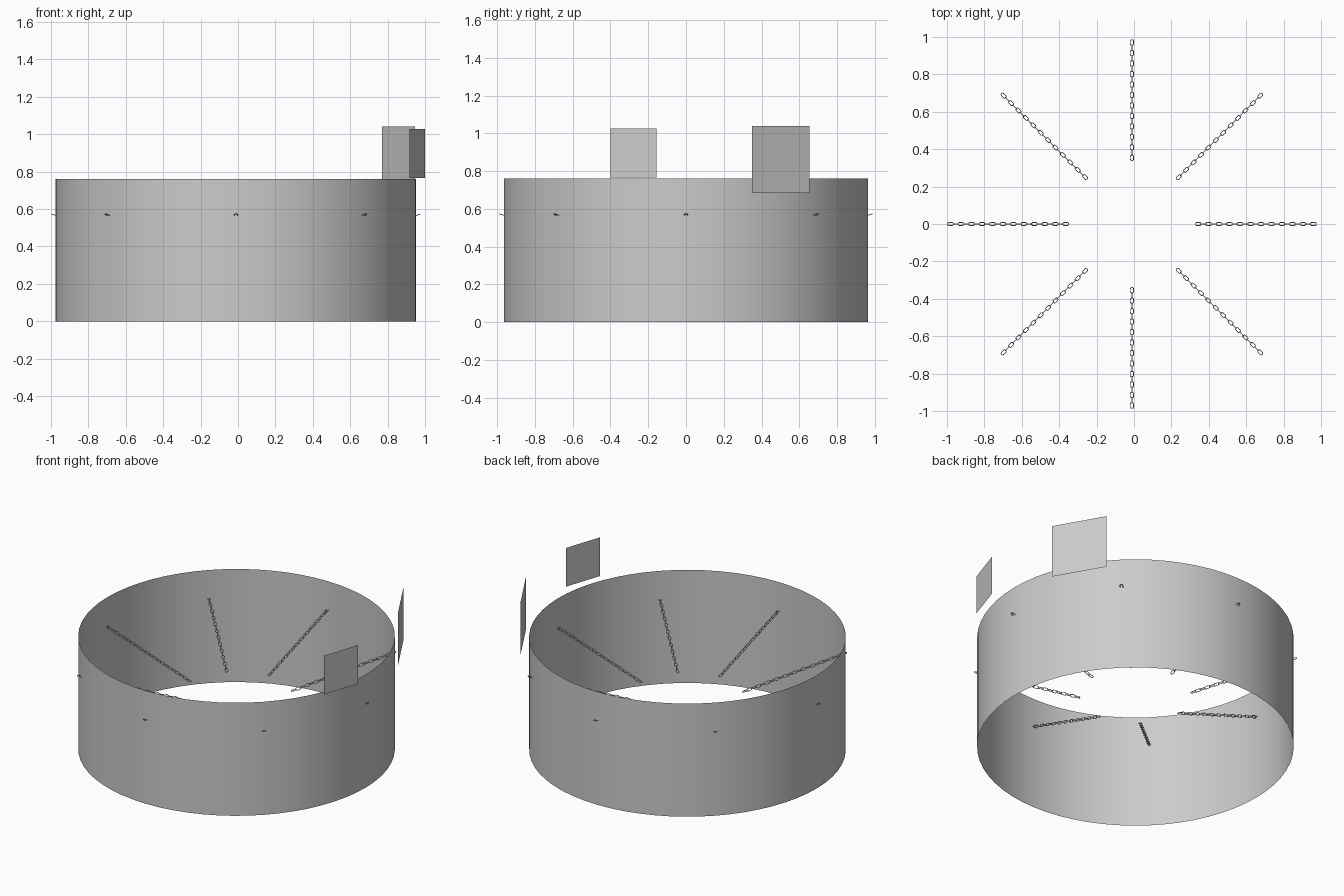
import bpy, bmesh
from math import sin, cos, pi, radians
from mathutils import Vector

if "Cube" in bpy.data.objects:
    bpy.data.objects.remove(bpy.data.objects["Cube"])

CX = -0.011          # axis of the ring
R, H = 0.964, 0.76   # ring radius and height


def make_object(name, bm, smooth=False):
    me = bpy.data.meshes.new(name)
    bm.to_mesh(me)
    bm.free()
    ob = bpy.data.objects.new(name, me)
    bpy.context.collection.objects.link(ob)
    if smooth:
        for p in me.polygons:
            p.use_smooth = True
    return ob


# Open thin-walled ring
bm = bmesh.new()
bmesh.ops.create_cone(bm, cap_ends=False, segments=64, radius1=R, radius2=R, depth=H)
bmesh.ops.translate(bm, verts=bm.verts, vec=(CX, 0, H / 2))
make_object("ring_wall", bm, smooth=True)


# One chain link: stadium-shaped loop of round wire
def add_link(bm, centre, along, across, length=0.038, width=0.022, wire=0.0023, sides=6, arc=5):
    normal = along.cross(across)
    r = width / 2 - wire
    straight = length / 2 - wire - r
    rings = []
    for end in (1, -1):
        for i in range(arc):
            a = -pi / 2 + pi * i / (arc - 1)
            out = (along * cos(a) + across * sin(a)) * end
            p = centre + along * straight * end + out * r
            rings.append([bm.verts.new(p + (out * cos(t) + normal * sin(t)) * wire)
                          for t in (2 * pi * k / sides for k in range(sides))])
    for i, ring in enumerate(rings):
        nxt = rings[(i + 1) % len(rings)]
        for k in range(sides):
            m = (k + 1) % sides
            bm.faces.new((ring[k], nxt[k], nxt[m], ring[m]))


# Eight chains sloping inward through the wall
LINKS = 23
for c in range(8):
    a = c * pi / 4
    radial = Vector((cos(a), sin(a), 0))
    tangent = Vector((-sin(a), cos(a), 0))
    outer = Vector((CX, 0, 0.568)) + radial * 0.970
    inner = Vector((CX, 0, 0.366)) + radial * 0.354
    along = (outer - inner).normalized()
    upright = along.cross(tangent)
    bm = bmesh.new()
    for i in range(LINKS):
        add_link(bm, outer.lerp(inner, i / (LINKS - 1)), along,
                 upright if i % 2 else tangent)
    bmesh.ops.recalc_face_normals(bm, faces=bm.faces)
    make_object(f"chain_{c + 1}", bm, smooth=True)


# Flat upright panels outside the rim
def panel(name, p0, p1, z0, z1):
    bm = bmesh.new()
    bm.faces.new([bm.verts.new(v) for v in
                  ((*p0, z0), (*p1, z0), (*p1, z1), (*p0, z1))])
    make_object(name, bm)


panel("small_panel", (0.918, -0.40), (1.0, -0.155), 0.767, 1.027)
panel("large_panel", (0.945, 0.35), (0.77, 0.655), 0.685, 1.04)
